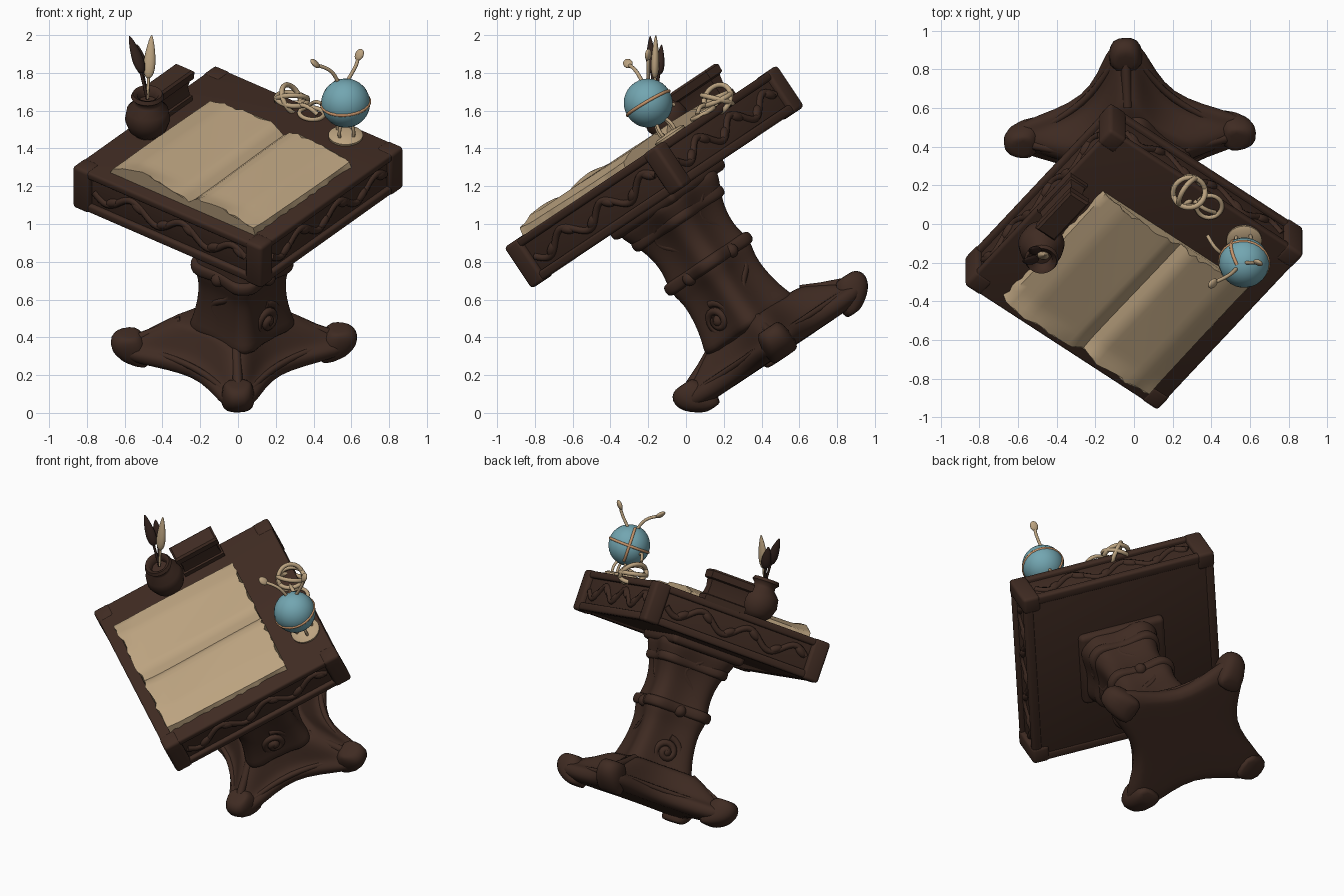
import bpy, bmesh, math, random
from mathutils import Vector, Matrix, Quaternion

random.seed(4)
if "Cube" in bpy.data.objects:
    bpy.data.objects.remove(bpy.data.objects["Cube"])

# Tilted table frame: z is the column axis, x and y follow the table edges
FRAME = (Matrix.Rotation(math.radians(33.8), 4, 'X') @ Matrix.Translation((0, 0.555, -0.06))
         @ Matrix.Rotation(math.radians(-38), 4, 'Z'))
INV = FRAME.inverted()
TOP = 1.32
UP = Vector((0, 0, 1))
BASE, COLUMN = Vector((-.035, .01, 0)), Vector((.028, .0, 0))


def material(name, rgb):
    m = bpy.data.materials.new(name)
    m.use_nodes = True
    m.diffuse_color = (*rgb, 1)
    m.node_tree.nodes["Principled BSDF"].inputs["Base Color"].default_value = (*rgb, 1)
    return m


WOOD = material("dark wood", (0.050, 0.024, 0.016))
QUILL = material("dark feather", (0.032, 0.016, 0.012))
PAPER = material("old paper", (0.50, 0.365, 0.215))
BLUE = material("globe blue", (0.17, 0.38, 0.44))
ORANGE = material("orange band", (0.56, 0.29, 0.14))


def at(x, y, z):
    """World point expressed in the table frame."""
    return INV @ Vector((x, y, z))


def finish(name, bm, mat, subsurf=0, angle=40):
    bmesh.ops.recalc_face_normals(bm, faces=bm.faces)
    mesh = bpy.data.meshes.new(name)
    bm.to_mesh(mesh)
    bm.free()
    mesh.materials.append(mat)
    ob = bpy.data.objects.new(name, mesh)
    bpy.context.collection.objects.link(ob)
    ob.matrix_world = FRAME
    bpy.ops.object.select_all(action='DESELECT')
    ob.select_set(True)
    bpy.context.view_layer.objects.active = ob
    if subsurf:
        ob.modifiers.new("round", 'SUBSURF').levels = subsurf
        ob.modifiers["round"].render_levels = subsurf
        angle = 180
    bpy.ops.object.shade_smooth_by_angle(angle=math.radians(angle))


def loft(name, rings, mat, closed=False, **kw):
    bm = bmesh.new()
    rows = [[bm.verts.new(p) for p in ring] for ring in rings]
    pairs = list(zip(rows, rows[1:])) + ([(rows[-1], rows[0])] if closed else [])
    for a, b in pairs:
        for i in range(len(a)):
            j = (i + 1) % len(a)
            bm.faces.new((a[i], a[j], b[j], b[i]))
    if not closed:
        bm.faces.new(rows[0])
        bm.faces.new(rows[-1])
    finish(name, bm, mat, **kw)


def circle(r, n=20):
    return [Vector((r * math.cos(a), r * math.sin(a), 0))
            for a in (2 * math.pi * i / n for i in range(n))]


def tube(name, pts, r, mat, closed=False, sides=8):
    n, rings, q, last = len(pts), [], Quaternion(), UP
    for i, p in enumerate(pts):
        if closed:
            t = (pts[(i + 1) % n] - pts[i - 1]).normalized()
        else:
            t = (pts[min(i + 1, n - 1)] - pts[max(i - 1, 0)]).normalized()
        q, last = last.rotation_difference(t) @ q, t
        rings.append([p + q @ c for c in circle(r, sides)])
    loft(name, rings, mat, closed, angle=70)


def ring(name, centre, normal, radius, r, mat):
    q = UP.rotation_difference(Vector(normal).normalized())
    tube(name, [centre + q @ c for c in circle(radius, 32)], r, mat, True)


def arc(a, b, sag, n=10):
    """Points from a to b bowed by the vector sag."""
    return [a.lerp(b, i / n) + Vector(sag) * math.sin(math.pi * i / n) for i in range(n + 1)]


def box(name, lo, hi, mat, bevel=0.015):
    bm = bmesh.new()
    bmesh.ops.create_cube(bm, size=1)
    for v in bm.verts:
        v.co = [lo[k] + (v.co[k] + 0.5) * (hi[k] - lo[k]) for k in range(3)]
    bmesh.ops.bevel(bm, geom=bm.edges[:], offset=bevel, segments=3, profile=0.5, affect='EDGES')
    finish(name, bm, mat, angle=50)


def blob(name, a, b, width, thick, mat, taper=0.0):
    """Ellipsoid stretched from a to b, optionally pointed at b."""
    bm = bmesh.new()
    bmesh.ops.create_uvsphere(bm, u_segments=24, v_segments=16, radius=1)
    q = (b - a).to_track_quat('Z', 'X')
    for v in bm.verts:
        k = 1 - taper * v.co.z
        p = Vector((v.co.x * thick * k, v.co.y * width * k, v.co.z * (b - a).length / 2))
        v.co = (a + b) / 2 + q @ p
    finish(name, bm, mat, angle=80)


def spoke(k, turn=0):
    """Outward and sideways directions for one of four corners or faces."""
    a = math.radians(turn + 90 * k - 4.5)
    return Vector((math.cos(a), math.sin(a), 0)), Vector((-math.sin(a), math.cos(a), 0))


def star(h, tip, w, mid, centre=COLUMN, reach=1.0):
    """Four-cornered section with concave sides; reach lengthens the left and right corners."""
    pts = []
    for k in range(4):
        d, p = spoke(k, 45)
        r = tip * (1 if k % 2 else reach)
        pts += [d * r * 0.94 - p * w, d * r, d * r * 0.94 + p * w, (d + p) * mid * 0.707]
    return [v + centre + UP * h for v in pts]


# Pedestal: spreading base, blocky toes, waisted column and collars
loft("base", [star(*s, BASE, 1.07) for s in (
    (.035, .44, .07, .26), (.04, .48, .08, .275), (.06, .56, .095, .285), (.09, .59, .10, .285),
    (.12, .585, .095, .28), (.135, .56, .075, .26), (.15, .52, .06, .23), (.20, .44, .055, .215),
    (.26, .33, .055, .20), (.29, .28, .05, .19))], WOOD, subsurf=2)
for k in range(4):
    d, p = spoke(k, 45)
    r = 0 if k % 2 else 0.045
    low = 0 if k % 2 else 0.012
    loft("toe", [[BASE + d * (r + x) + p * y * w + UP * h
                  for x, y in ((a, -1), ((a + b) / 2, -1.1), (b, -.8), (b + .01, 0), (b, .8),
                               ((a + b) / 2, 1.1), (a, 1))]
                 for h, a, b, w in ((low, .41, .47, .06), (low + .01, .40, .50, .075),
                                    (.05, .39, .56, .085), (.10, .40, .60, .085),
                                    (.155, .42, .605, .08), (.19, .45, .575, .065),
                                    (.195, .47, .54, .05))], WOOD, subsurf=1)
    tube("base_ridge", [BASE + d * .28 + UP * .265, BASE + d * .38 + UP * .215,
                        BASE + d * .5 + UP * .165], 0.026, WOOD)
    # Moulding that follows the concave edge between two toes
    e, g = spoke(k + 1, 45)
    middle = (d + e) * .2
    tube("base_moulding", arc(BASE + d * .46 + p * .07 + UP * .125,
                              BASE + e * .46 - g * .07 + UP * .125, -middle * .16), 0.018, WOOD)
loft("column", [star(*s) for s in (
    (.22, .31, .06, .21), (.30, .27, .055, .18), (.42, .24, .05, .165), (.54, .232, .05, .16),
    (.60, .25, .06, .175), (.66, .255, .06, .18), (.72, .235, .055, .17), (.82, .235, .055, .17),
    (.92, .265, .06, .19), (1.0, .31, .08, .22), (1.09, .33, .08, .24))], WOOD, subsurf=2)
for h, tip in ((.65, .28), (.94, .295)):
    loft("collar", [star(h + dz, tip - e, .07, tip * .68 - e) for dz, e in
                    ((-.04, .04), (-.03, 0), (.03, 0), (.04, .04))], WOOD, subsurf=2)
for k in range(4):
    n, s = spoke(k)
    # Studs and trailing stems on each face, scrolls on two opposite faces
    if k % 2 == 0:
        spiral = []
        for i in range(37):
            t, r = i / 36, 0.098 * (1 - i / 42)
            spiral.append(COLUMN + n * (0.165 + 0.03 * t) + s * r * math.sin(4 * math.pi * t)
                          + UP * (0.37 + r * math.cos(4 * math.pi * t)))
        tube("scroll", spiral, 0.022, WOOD)
        eye = COLUMN + UP * .37
        blob("scroll_eye", eye + n * .14, eye + n * .215, .035, .035, WOOD)
    else:
        tube("long_stem", [COLUMN + n * 0.16 + s * 0.06 * math.sin(9 * t) + UP * (.27 + .32 * t)
                           for t in (i / 16 for i in range(17))], 0.022, WOOD)
    stud = COLUMN + UP * .64
    blob("stud", stud + n * .15, stud + n * .225, .038, .038, WOOD)
    tube("stem", [COLUMN + n * (0.155 + 0.05 * t * t) + s * 0.05 * math.sin(7 * t)
                  + UP * (0.70 + 0.28 * t) for t in (i / 16 for i in range(17))], 0.022, WOOD)

# Table: apron, mouldings, corner blocks and carved vines
HX, HY = 0.63, 0.61
box("mounting_plate", (-.27, -.25, 1.02), (.29, .25, 1.10), WOOD, 0.03)
box("apron", (-HX + .025, -HY + .025, 1.07), (HX - .025, HY - .025, 1.30), WOOD)
box("table_top", (-HX, -HY, 1.275), (HX, HY, TOP), WOOD, 0.014)
for s in (-1, 1):
    for lo, hi in (((-HX, s * (HY - .03) - .03), (HX, s * (HY - .03) + .03)),
                   ((s * (HX - .03) - .03, -HY), (s * (HX - .03) + .03, HY))):
        box("lower_moulding", (*lo, 1.065), (*hi, 1.115), WOOD)
    for t in (-1, 1):
        x, y = s * (HX - .05), t * (HY - .05)
        box("corner_block", (x - .055, y - .055, 1.06), (x + .055, y + .055, TOP + .003), WOOD, 0.02)
for k in range(4):
    q = Quaternion((0, 0, 1), math.pi / 2 * k)
    out, span = (HY, HX) if k % 2 else (HX, HY)
    wave = lambda t: q @ Vector((out - .028, t * (span - .12), 1.195 + 0.045 * math.sin(9.4 * t)))
    tube("carved_vine", [wave(i / 24 - 1) for i in range(49)], 0.02, WOOD)
    for i in range(6):
        t = (i - 2.5) / 3
        side = (-1) ** i
        blob("carved_leaf", wave(t), wave(t) + q @ Vector((0, .08, side * .05)), 0.025, 0.025, WOOD)

# Open book with sagging spine and uneven page edges
rows = []
for j in range(25):
    y = -0.535 + 0.825 * j / 24
    edge = 0.012 if j in (0, 24) else 0
    top = []
    for i in range(31):
        t = i / 30
        x = -0.42 + 0.94 * t
        fold = 0.045 * math.exp(-((x - 0.08) / 0.035) ** 2)
        h = 0.03 + 0.03 * min(1, 8 * min(t, 1 - t)) - fold + 0.004 * math.sin(8 * x + 5 * y)
        curl = 0.02 * max(0, 1 - 10 * j / 24) * abs(math.sin(7 * x))
        top.append(Vector((x, y + random.uniform(-edge, edge), TOP + max(h, .012) + curl)))
    left, right = random.uniform(-.008, .008), random.uniform(-.008, .008)
    rows.append([Vector((.53 + right, y, TOP - .005)), Vector((-.435 + left, y, TOP - .005))] + top)
loft("open_book", rows, PAPER, angle=50)

# Raised box on the left edge, waisted between foot and lid
loft("raised_box", [[Vector((-.575 + a * w, .135 + b * (w + .085), TOP + h))
                     for a, b in ((-1, -1), (1, -1), (1, 1), (-1, 1))]
                    for h, w in ((-.01, .055), (.03, .055), (.035, .045), (.085, .038), (.13, .045),
                                 (.138, .06), (.18, .062), (.192, .05))], WOOD)

# Ink pot with quills
pot = Vector((-.517, -.116, TOP))
loft("ink_pot", [[pot + c + UP * h for c in circle(r, 28)] for r, h in (
    (.06, -.01), (.10, .03), (.12, .09), (.11, .15), (.072, .19), (.067, .21), (.088, .232),
    (.078, .252), (.055, .24), (.05, .20))], WOOD, angle=60)
mouth = at(-.48, -.165, 1.66)
for name, base, tip, mat in (("dark_quill", (-.505, -.185, 1.80), (-.575, -.19, 1.995), QUILL),
                             ("second_dark_quill", (-.50, -.14, 1.79), (-.535, -.13, 1.95), QUILL),
                             ("pale_quill", (-.475, -.165, 1.77), (-.457, -.16, 2.0), PAPER)):
    blob(name, at(*base), at(*tip), 0.029, 0.02, mat, 0.45)
    tube(name + "_shaft", [mouth, at(*base).lerp(at(*tip), .3)], 0.008, mat)

# Globe on a stand, with a band, a half band behind and two looped feelers
globe = at(.57, -.20, 1.64)
turn = INV.to_3x3()
blob("globe", globe - UP * .13, globe + UP * .13, .13, .13, BLUE)
ring("globe_band", globe, turn @ Vector((-.08, -.50, .86)), .127, .009, ORANGE)
rear = Vector((-.94, .34, 0))
tube("globe_half_band", [globe + (rear * math.cos(t) + UP * math.sin(t)) * .127
                         for t in (i / 8 - 1 for i in range(17))], 0.009, ORANGE)
foot = Vector((globe.x, globe.y, TOP))
loft("globe_stand", [[foot + c + UP * h for c in circle(r, 28)]
                     for r, h in ((.09, -.005), (.092, .012), (.075, .022), (.03, .028))], PAPER)
for c in circle(.045, 4):
    tube("globe_leg", arc(foot + c, globe + c * .8 - UP * .11, c * .3), 0.009, PAPER)
for a, b in (((.53, -.23, 1.75), (.42, -.30, 1.84)), ((.58, -.20, 1.76), (.635, -.20, 1.88))):
    a, b = at(*a), at(*b)
    tube("feeler", arc(a, b, turn @ Vector((.015, 0, .015))), 0.010, PAPER)
    d = (b - a).normalized()
    blob("feeler_tip", b - d * .015, b + d * .05, 0.025, 0.014, PAPER)
tube("side_feeler", arc(at(.45, -.15, 1.63), at(.38, -.06, 1.63), (0, 0, .02)), 0.01, PAPER)

# Nested rings lying behind the book
centre = at(.285, .165, 1.66)
for normal in ((0, .2, 1), (.75, .3, .6), (-.5, .6, .7)):
    ring("nested_ring", centre, normal, .083, .014, PAPER)
ring("small_ring", at(.39, .09, 1.585), (0, .1, 1), .065, .012, PAPER)
tube("ring_link", arc(at(.31, .12, 1.63), at(.42, .06, 1.58), (0, 0, .02)), 0.012, PAPER)
